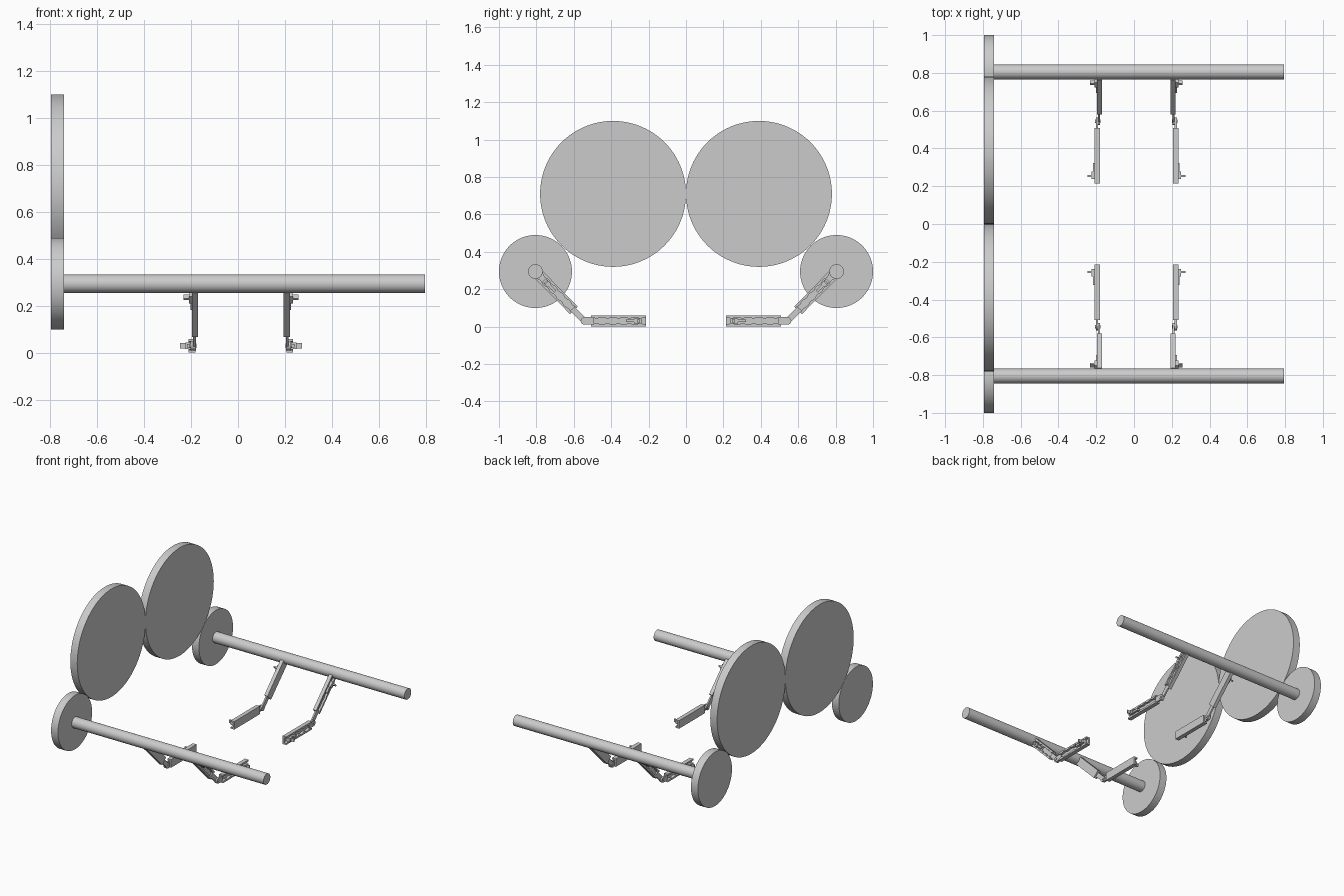
import bpy, bmesh, math
from mathutils import Vector

cube = bpy.data.objects.get("Cube")
if cube:
    bpy.data.objects.remove(cube, do_unlink=True)

gray = bpy.data.materials.new("light gray")
gray.use_nodes = True
gray.diffuse_color = (0.6, 0.6, 0.6, 1)
gray.node_tree.nodes["Principled BSDF"].inputs["Base Color"].default_value = (0.6, 0.6, 0.6, 1)

ROD_Y, ROD_Z = 0.805, 0.295      # rod axis
JOINT_Y, JOINT_Z = 0.543, 0.031  # finger hinge axis
MID_X = 0.0125                   # fingers mirror about this plane


def cylinder(name, x0, x1, y, z, radius, sides):
    bpy.ops.mesh.primitive_cylinder_add(
        vertices=sides, radius=radius, depth=x1 - x0,
        location=((x0 + x1) / 2, y, z), rotation=(0, math.pi / 2, 0))
    ob = bpy.context.object
    ob.name = name
    ob.data.materials.append(gray)
    bpy.ops.object.shade_smooth_by_angle(angle=math.radians(30))


def prism(bm, points, w0, w1):
    """Extrude a (u, v) outline from depth w0 to w1."""
    face = bm.faces.new([bm.verts.new((u, v, w0)) for u, v in points])
    out = bmesh.ops.extrude_face_region(bm, geom=[face])
    verts = [g for g in out["geom"] if isinstance(g, bmesh.types.BMVert)]
    bmesh.ops.translate(bm, verts=verts, vec=(0, 0, w1 - w0))


def box(bm, u0, u1, v0, v1, w0, w1):
    prism(bm, [(u0, v0), (u1, v0), (u1, v1), (u0, v1)], w0, w1)


def disc(bm, u, radius, w0, w1, sides=24):
    steps = [2 * math.pi * i / sides for i in range(sides)]
    prism(bm, [(u + radius * math.cos(a), radius * math.sin(a)) for a in steps], w0, w1)


def scalloped_wall(bm, u0, u1, side, w0, w1):
    """Channel wall with a wavy inner edge."""
    n = 40
    pts = [(u0, side * 0.029), (u1, side * 0.029)]
    for i in range(n, -1, -1):
        t = i / n
        wave = 0.003 * math.cos(t * 5 * 2 * math.pi)
        pts.append((u0 + (u1 - u0) * t, side * (0.016 + wave)))
    prism(bm, pts, w0, w1)


def channel(bm, u0, u1, w0, w1):
    """Link body: a solid back plate and two scalloped walls, open outwards."""
    box(bm, u0, u1, -0.029, 0.029, w0, w0 + 0.012)
    for side in (-1, 1):
        scalloped_wall(bm, u0, u1, side, w0 + 0.012, w1)


def anchor(bm, u, d, w):
    """Bar in the channel with an outward tab at its end."""
    a, b = sorted((u, u - d * 0.085))
    box(bm, a, b, -0.007, 0.007, w - 0.018, w + 0.006)
    a, b = sorted((u, u - d * 0.04))
    box(bm, a, b, -0.013, 0.013, w - 0.018, w + 0.014)
    a, b = sorted((u - d * 0.012, u - d * 0.022))
    box(bm, a, b, -0.011, 0.011, w + 0.012, w + 0.037)


def finish(name, bm, origin, direction, sx, sy):
    """Place local (along, across, outward) geometry and mirror it."""
    along = Vector(direction).normalized()
    for v in bm.verts:
        u, c, w = v.co
        y = origin[0] + along.x * u - along.y * c
        z = origin[1] + along.y * u + along.x * c
        v.co = (MID_X + sx * w, -sy * y, z)
    bmesh.ops.recalc_face_normals(bm, faces=bm.faces)
    mesh = bpy.data.meshes.new(name)
    bm.to_mesh(mesh)
    bm.free()
    mesh.materials.append(gray)
    ob = bpy.data.objects.new(name, mesh)
    bpy.context.collection.objects.link(ob)


def upper_link(name, sx, sy):
    bm = bmesh.new()
    reach = math.hypot(ROD_Y - JOINT_Y, ROD_Z - JOINT_Z)
    channel(bm, 0.03, 0.292, 0.182, 0.208)
    anchor(bm, 0.065, -1, 0.208)
    box(bm, 0.28, reach, -0.016, 0.016, 0.192, 0.203)
    disc(bm, reach, 0.02, 0.192, 0.203)
    disc(bm, reach, 0.009, 0.189, 0.218)
    finish(name, bm, (-ROD_Y, ROD_Z), (ROD_Y - JOINT_Y, JOINT_Z - ROD_Z), sx, sy)


def lower_link(name, sx, sy):
    bm = bmesh.new()
    channel(bm, 0.035, 0.328, 0.193, 0.2225)
    anchor(bm, 0.306, 1, 0.2225)
    box(bm, 0, 0.05, -0.02, 0.02, 0.203, 0.214)
    disc(bm, 0, 0.02, 0.203, 0.214)
    finish(name, bm, (-JOINT_Y, JOINT_Z), (1, 0), sx, sy)


for end, sy in (("front", 1), ("back", -1)):
    # Drive wheels and rods
    cylinder(end + "_large_wheel", -0.795, -0.74, -sy * 0.39, 0.71, 0.39, 96)
    cylinder(end + "_small_wheel", -0.795, -0.74, -sy * ROD_Y, ROD_Z, 0.195, 72)
    cylinder(end + "_rod", -0.745, 0.795, -sy * ROD_Y, ROD_Z, 0.039, 48)
    # Two-part fingers hanging from the rod
    for hand, sx in (("left", 1), ("right", -1)):
        upper_link(f"{end}_{hand}_upper_link", sx, sy)
        lower_link(f"{end}_{hand}_lower_link", sx, sy)
